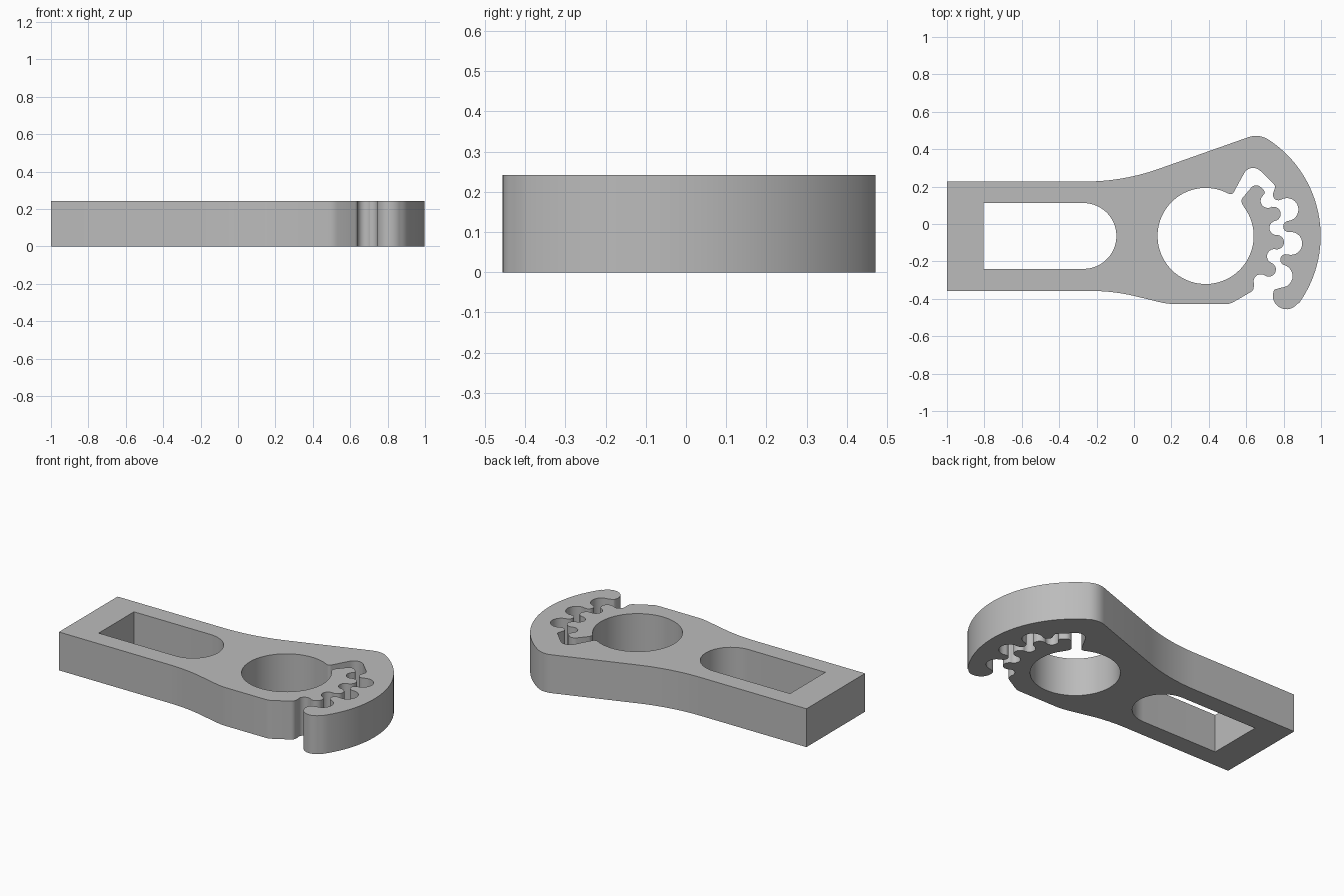
import bpy
import bmesh
import math
from mathutils import Vector

if "Cube" in bpy.data.objects:
    bpy.data.objects.remove(bpy.data.objects["Cube"])

HEIGHT = 0.242
CX, CY = 0.383, -0.064      # shared centre of the bore, the teeth and the hook
PITCH = 11.5                # degrees from a tooth to the next gap


def arc(cx, cy, r, a0, a1, step=9):
    """Points on a circle from a0 to a1 degrees."""
    n = max(2, math.ceil(abs(a1 - a0) / step))
    angles = [math.radians(a0 + (a1 - a0) * i / n) for i in range(n + 1)]
    return [Vector((cx + r * math.cos(a), cy + r * math.sin(a))) for a in angles]


def polar_arc(radius, angle, r, d0, d1):
    """Small arc centred on a pitch circle, swept relative to its radial direction."""
    a = math.radians(angle)
    return arc(CX + radius * math.cos(a), CY + radius * math.sin(a),
               r, angle + d0, angle + d1, 15)


def rounded(corners):
    """Polyline of (x, y, fillet radius)."""
    pts = []
    for i, (x, y, r) in enumerate(corners):
        p = Vector((x, y))
        if r == 0:
            pts.append(p)
            continue
        u = (Vector(corners[i - 1][:2]) - p).normalized()
        v = (Vector(corners[i + 1][:2]) - p).normalized()
        half = u.angle(v) / 2
        c = p + (u + v).normalized() * (r / math.sin(half))
        t = r / math.tan(half)
        d0, d1 = p + u * t - c, p + v * t - c
        a0 = math.degrees(math.atan2(d0.y, d0.x))
        a1 = math.degrees(math.atan2(d1.y, d1.x))
        a1 = a0 + (a1 - a0 + 180) % 360 - 180
        pts += arc(c.x, c.y, r, a0, a1, 5 if r > 0.5 else 12)
        if r > 0.5:
            pts[-3:] = arc(c.x, c.y, r, a0, a1, 2)
    return pts


# Lower edge of the handle and head
outline = rounded([(-1, -0.358, 0), (-0.108, -0.358, 1.0), (0.18, -0.428, 0.3),
                   (0.513, -0.428, 0.08), (0.638, -0.356, 0.03), (0.642, -0.322, 0)])

# Inner teeth, alternating gap and tooth
for i in range(7):
    angle = -39.5 + PITCH * i
    if i % 2:
        outline += polar_arc(0.382, angle, 0.0383, -95.75, 95.75)
    else:
        outline += polar_arc(0.382, angle, 0.0383, -120 if i == 0 else -84.25,
                             -245 if i == 6 else -275.75)

# Tip of the toothed arm, open bore, channel
outline += rounded([(0.684, 0.146, 0), (0.705, 0.17, 0.015), (0.651, 0.223, 0.035),
                    (0.568, 0.125, 0.03), (0.591, 0.087, 0)])
outline += arc(CX, CY, 0.257, 36, -298, 5)
outline += rounded([(0.504, 0.163, 0), (0.525, 0.155, 0.02), (0.624, 0.3356, 0.055),
                    (0.757, 0.203, 0.02), (0.744, 0.164, 0)])

# Teeth on the inside of the hook, alternating tooth and round pocket
for i in range(6):
    angle = 29.5 - PITCH * i
    if i % 2:
        outline += polar_arc(0.457, angle, 0.0615, 102, -60 if i == 5 else -102)
    else:
        outline += polar_arc(0.447, angle, 0.0294, 135 if i == 0 else 90, 270)

# Hook tip, outer sweep, upper edge
outline += rounded([(0.786, -0.343, 0), (0.75, -0.35, 0.012), (0.742, -0.377, 0)])
outline += arc(0.815, -0.383, 0.073, 178, 322, 12)
outline += arc(CX, CY, 0.615, -35.5, 57, 3)
outline += rounded([(0.718, 0.452, 0), (0.668, 0.484, 0.12), (-0.06, 0.227, 1.17),
                    (-1, 0.227, 0)])

# Slot with one round end
slot = [Vector((-0.805, 0.112)), Vector((-0.805, -0.24))]
slot += arc(-0.27, -0.064, 0.176, -90, 90, 6)


def add_loop(bm, pts):
    """Closed edge loop without coincident points."""
    clean = []
    for p in pts:
        if not clean or (p - clean[-1]).length > 0.004:
            clean.append(p)
    verts = [bm.verts.new((p.x, p.y, 0)) for p in clean]
    return [bm.edges.new((verts[i - 1], verts[i])) for i in range(len(verts))]


# Flat plate filled around the slot, then raised
bm = bmesh.new()
edges = add_loop(bm, outline) + add_loop(bm, slot)
bmesh.ops.triangle_fill(bm, use_beauty=True, use_dissolve=False, edges=edges,
                        normal=(0, 0, 1))
result = bmesh.ops.extrude_face_region(bm, geom=bm.faces[:], use_keep_orig=True)
top = [g for g in result["geom"] if isinstance(g, bmesh.types.BMVert)]
bmesh.ops.translate(bm, verts=top, vec=(0, 0, HEIGHT))
bmesh.ops.recalc_face_normals(bm, faces=bm.faces[:])

mesh = bpy.data.meshes.new("wrench_plate")
bm.to_mesh(mesh)
bm.free()
plate = bpy.data.objects.new("wrench_plate", mesh)
bpy.context.collection.objects.link(plate)

grey = bpy.data.materials.new("plain_grey")
grey.diffuse_color = (0.5, 0.5, 0.5, 1)
grey.use_nodes = True
grey.node_tree.nodes["Principled BSDF"].inputs["Base Color"].default_value = grey.diffuse_color
mesh.materials.append(grey)

bpy.context.view_layer.objects.active = plate
plate.select_set(True)
bpy.ops.object.shade_smooth_by_angle(angle=math.radians(30))
